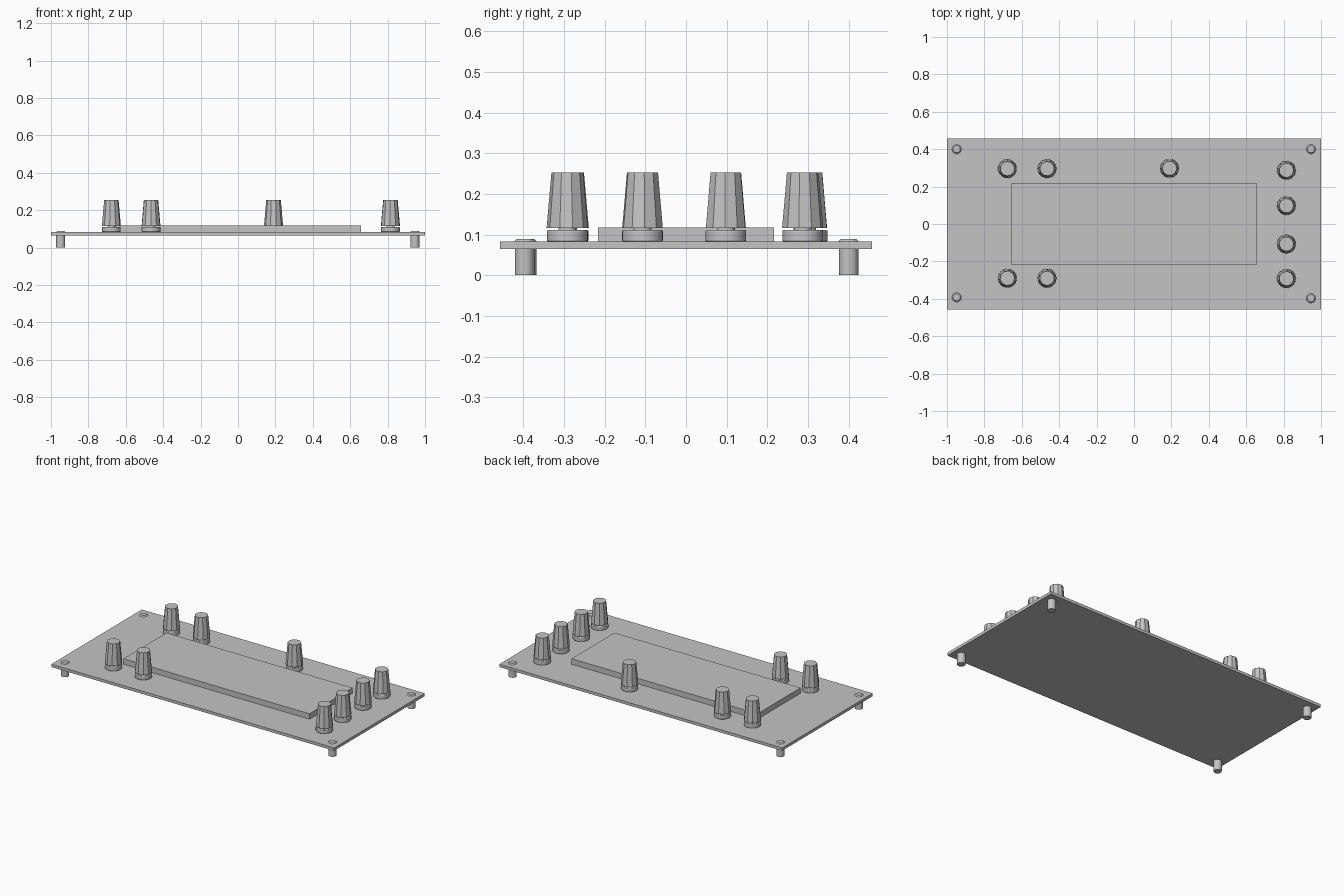
import bpy, math

if "Cube" in bpy.data.objects:
    bpy.data.objects.remove(bpy.data.objects["Cube"])

grey = bpy.data.materials.new("plain grey")
grey.diffuse_color = (0.55, 0.55, 0.55, 1)
grey.use_nodes = True
grey.node_tree.nodes["Principled BSDF"].inputs["Base Color"].default_value = grey.diffuse_color


def finish(name, bevel=0):
    o = bpy.context.object
    o.name = name
    o.data.materials.append(grey)
    if bevel:
        m = o.modifiers.new("edge", 'BEVEL')
        m.width = bevel
        m.segments = 2
        m.limit_method = 'ANGLE'
        m.angle_limit = math.radians(60)
    return o


def slab(name, sx, sy, z0, z1):
    bpy.ops.mesh.primitive_cube_add(size=1, location=(0, 0, (z0 + z1) / 2))
    o = finish(name)
    o.scale = (sx, sy, z1 - z0)
    return o


def cone(name, x, y, z0, z1, r0, r1, sides, bevel=0, smooth=True, turn=0):
    bpy.ops.mesh.primitive_cone_add(vertices=sides, radius1=r0, radius2=r1, depth=z1 - z0,
                                    location=(x, y, (z0 + z1) / 2), rotation=(0, 0, turn))
    o = finish(name, bevel)
    if smooth:
        bpy.ops.object.shade_smooth_by_angle(angle=math.radians(30))
    return o


# Panel and raised display
slab("panel", 2.0, 0.914, 0.065, 0.083)
slab("display", 1.315, 0.434, 0.083, 0.118)

# Corner feet with low screw heads
for x, y in [(-0.948, 0.40), (0.946, 0.40), (-0.948, -0.392), (0.946, -0.397)]:
    cone("foot", x, y, 0, 0.065, 0.024, 0.024, 24)
    cone("screw_head", x, y, 0.083, 0.089, 0.025, 0.019, 24)

# Knobs: collar, thin shaft and faceted tapered cap
knobs = [(-0.677, 0.296), (-0.465, 0.296), (0.19, 0.298), (-0.677, -0.29), (-0.465, -0.29),
         (0.815, 0.287), (0.815, 0.098), (0.815, -0.107), (0.815, -0.292)]
for i, (x, y) in enumerate(knobs):
    cone("knob_collar", x, y, 0.083, 0.111, 0.05, 0.05, 32, 0.003)
    cone("knob_shaft", x, y, 0.111, 0.117, 0.022, 0.022, 20)
    cone("knob_cap", x, y, 0.116, 0.253, 0.051, 0.039, 10, 0, False, 0.15 * i)
